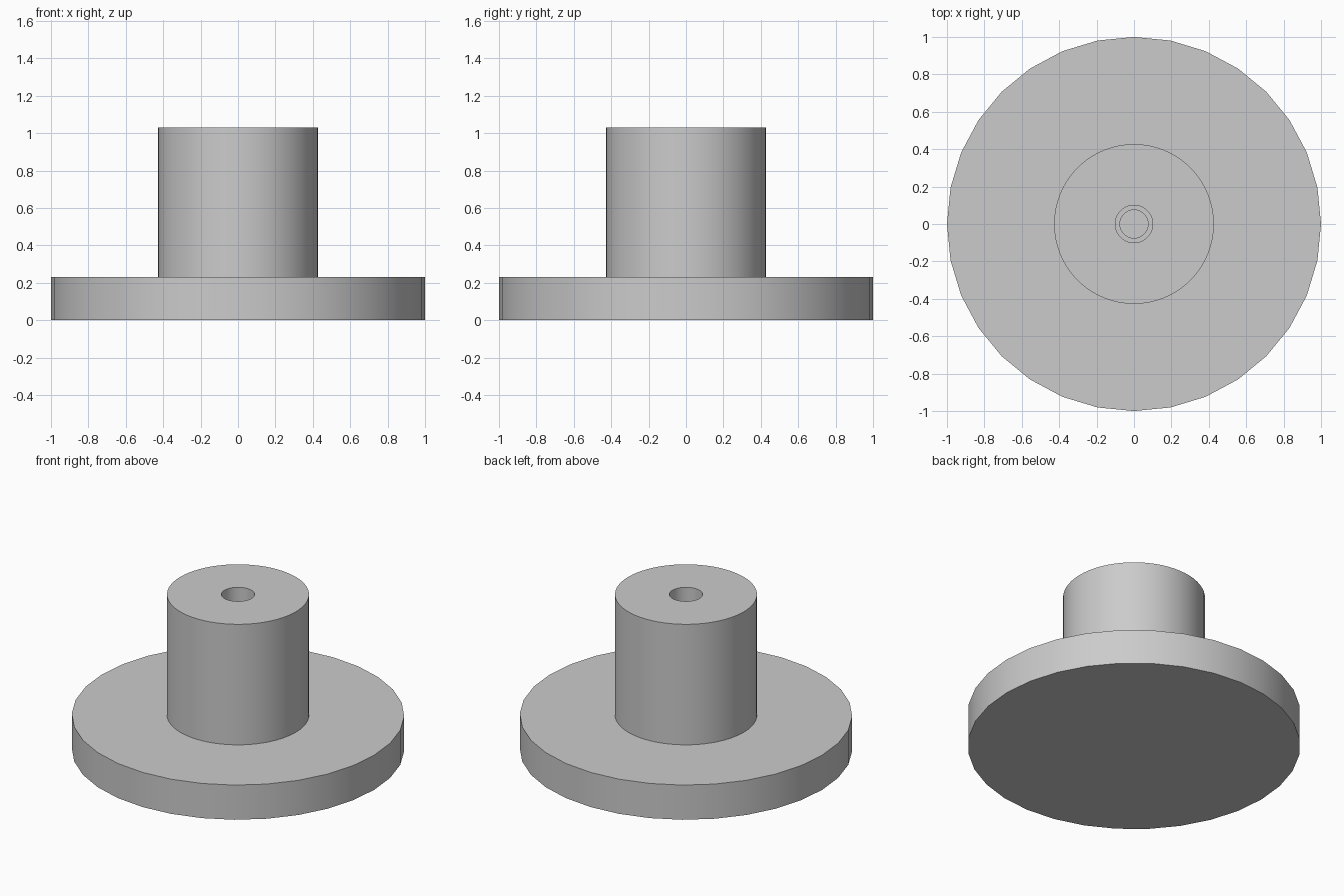
import bpy
import bmesh
from math import cos, sin, tau, radians

cube = bpy.data.objects.get("Cube")
if cube:
    bpy.data.objects.remove(cube, do_unlink=True)

# Single plain grey finish
grey = bpy.data.materials.new("plain_grey")
grey.use_nodes = True
colour = (0.6, 0.6, 0.6, 1)
grey.diffuse_color = colour
grey.node_tree.nodes["Principled BSDF"].inputs["Base Color"].default_value = colour


def lathe(name, profile, sides, closed=False):
    """Turn a (radius, height) profile around z; open ends become flat caps."""
    bm = bmesh.new()
    rings = [[bm.verts.new((r * cos(tau * i / sides), r * sin(tau * i / sides), z))
              for i in range(sides)] for r, z in profile]
    pairs = list(zip(rings, rings[1:]))
    if closed:
        pairs.append((rings[-1], rings[0]))
    else:
        bm.faces.new(rings[0])
        bm.faces.new(rings[-1])
    for a, b in pairs:
        for i in range(sides):
            j = (i + 1) % sides
            bm.faces.new((a[i], a[j], b[j], b[i]))
    bmesh.ops.recalc_face_normals(bm, faces=bm.faces)
    mesh = bpy.data.meshes.new(name)
    bm.to_mesh(mesh)
    bm.free()
    mesh.materials.append(grey)
    obj = bpy.data.objects.new(name, mesh)
    bpy.context.collection.objects.link(obj)
    bpy.ops.object.select_all(action='DESELECT')
    obj.select_set(True)
    bpy.context.view_layer.objects.active = obj
    bpy.ops.object.shade_smooth_by_angle(angle=radians(30))
    return obj


base_top, post_top = 0.23, 1.03
post_r, bore_r, pilot_r = 0.427, 0.1, 0.075

# Wide disc with a narrow blind pilot hole under the bore
lathe("base_disc", [(1, 0), (1, base_top), (pilot_r, base_top), (pilot_r, 0.1)], 32)

# Upright post, bored through down to the disc
lathe("post", [(post_r, base_top), (post_r, post_top),
               (bore_r, post_top), (bore_r, base_top)], 64, closed=True)
